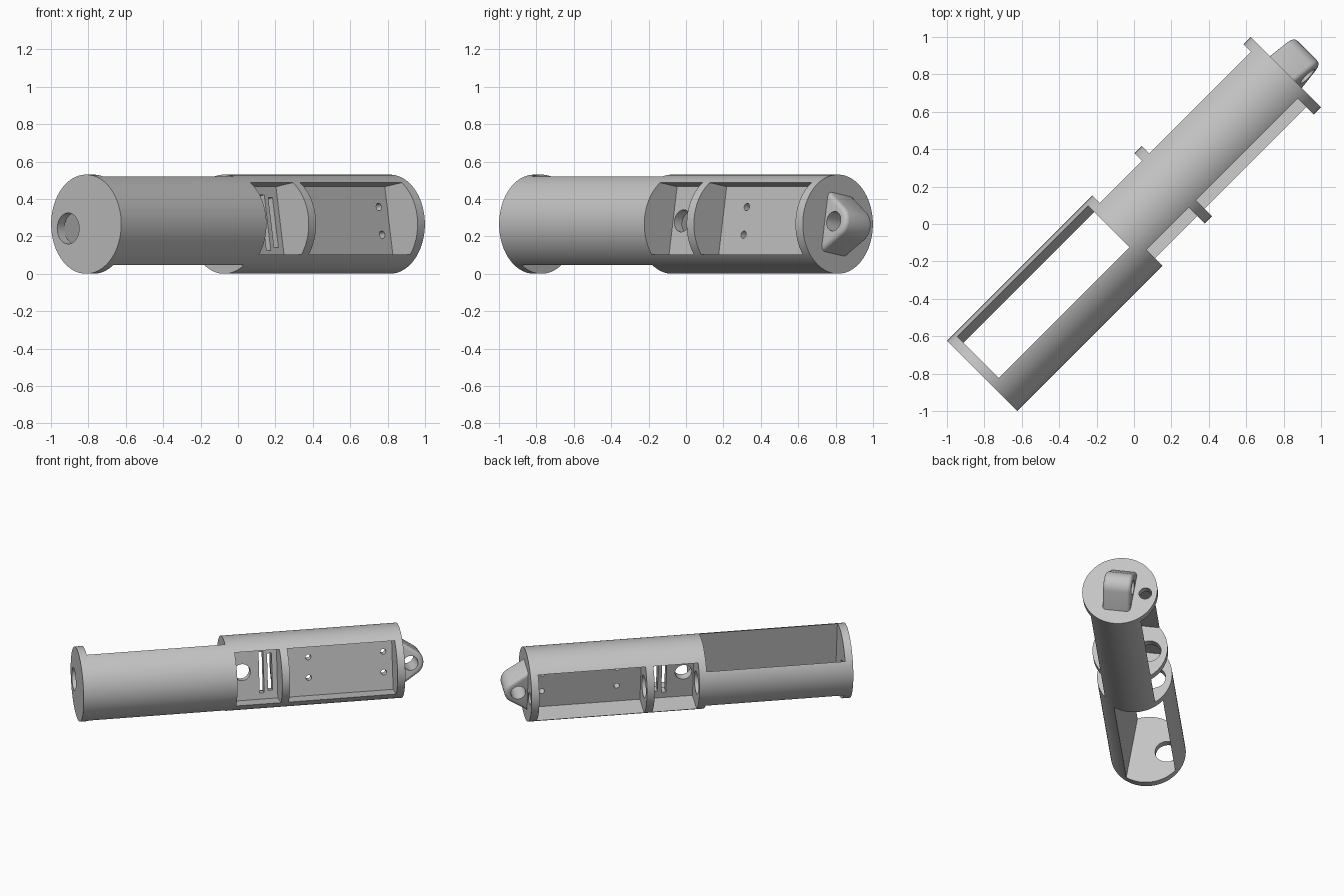
import bpy, bmesh
from math import sin, cos, radians, sqrt, pi
from mathutils import Matrix, Vector

if "Cube" in bpy.data.objects:
    bpy.data.objects.remove(bpy.data.objects["Cube"])

R = 0.265                 # outer radius of the tube
TILT = radians(9.5)       # roll of the inner layout about the tube axis
END = 1.148               # half length of the tube
WALL = 0.055

grey = bpy.data.materials.new("light_grey")
grey.use_nodes = True
grey.diffuse_color = (0.55, 0.55, 0.55, 1)
grey.node_tree.nodes["Principled BSDF"].inputs["Base Color"].default_value = (0.55, 0.55, 0.55, 1)

# Working frame: X along the tube, -Y towards the front side, Z up
side = Vector((1, -1, 0)) / sqrt(2)
up = Vector((0, 0, 1))
axis_x = Vector((1, 1, 0)) / sqrt(2)
axis_y = -(side * cos(TILT) + up * sin(TILT))
axis_z = up * cos(TILT) - side * sin(TILT)
PLACE = Matrix((axis_x, axis_y, axis_z)).transposed().to_4x4()
PLACE = Matrix.Translation((0, 0, R)) @ PLACE


def make(name, bm):
    bmesh.ops.recalc_face_normals(bm, faces=bm.faces[:])
    mesh = bpy.data.meshes.new(name)
    bm.to_mesh(mesh)
    bm.free()
    obj = bpy.data.objects.new(name, mesh)
    bpy.context.collection.objects.link(obj)
    mesh.materials.append(grey)
    return obj


def box(x0, x1, y0, y1, z0, z1):
    bm = bmesh.new()
    bmesh.ops.create_cube(bm, size=1)
    bmesh.ops.scale(bm, vec=(x1 - x0, y1 - y0, z1 - z0), verts=bm.verts)
    bmesh.ops.translate(bm, vec=((x0 + x1) / 2, (y0 + y1) / 2, (z0 + z1) / 2), verts=bm.verts)
    return make("cutter", bm)


def rod(name, axis, centre, radius, length, sides=32):
    bm = bmesh.new()
    bmesh.ops.create_cone(bm, cap_ends=True, segments=sides,
                          radius1=radius, radius2=radius, depth=length)
    turn = Matrix.Rotation(pi / 2, 4, "Y" if axis == "X" else "X")
    bmesh.ops.transform(bm, matrix=Matrix.Translation(centre) @ turn, verts=bm.verts)
    return make(name, bm)


def finish(obj, cutters, bevel=0):
    """Round the edges, cut the openings, bake and place the part."""
    if bevel:
        mod = obj.modifiers.new("round", "BEVEL")
        mod.width, mod.segments, mod.angle_limit = bevel, 4, radians(40)
    for c in cutters:
        mod = obj.modifiers.new("cut", "BOOLEAN")
        mod.operation, mod.solver, mod.object = "DIFFERENCE", "EXACT", c
    bpy.context.view_layer.update()
    graph = bpy.context.evaluated_depsgraph_get()
    baked = bpy.data.meshes.new_from_object(obj.evaluated_get(graph))
    obj.modifiers.clear()
    obj.data = baked
    baked.transform(PLACE)
    for c in cutters:
        bpy.data.objects.remove(c)
    bpy.ops.object.select_all(action="DESELECT")
    obj.select_set(True)
    bpy.context.view_layer.objects.active = obj
    bpy.ops.object.shade_smooth_by_angle(angle=radians(30))


# Tube body with its bays
body = rod("tube_body", "X", (0, 0, 0), R, 2 * END, 128)
BULK, MID = -0.05, 0.325           # far faces of the two inner discs
PLATE_FRONT, PLATE_BACK = -0.05, 0.01
cuts = [box(-END + WALL, BULK - WALL, -0.112, 0.222, -0.5, 0.5)]   # open long bay
for x0, x1 in ((BULK, MID - WALL), (MID, END - WALL)):             # bays either side of plate
    cuts.append(box(x0, x1, -0.5, PLATE_FRONT, -0.195, 0.195))
    cuts.append(box(x0, x1, PLATE_BACK, 0.5, -0.195, 0.195))

# Cable holes through the discs
for x in (-END + WALL / 2, BULK - WALL / 2, MID - WALL / 2):
    cuts.append(rod("cutter", "X", (x, 0.138, 0), 0.083, 0.1))
cuts.append(rod("cutter", "X", (END - WALL / 2, 0.183, 0), 0.045, 0.1))

# Openings in the mounting plate
cuts.append(rod("cutter", "Y", (0.02, -0.02, 0.01), 0.06, 0.12))
for x, h in ((0.158, 0.15), (0.218, 0.135)):
    cuts.append(box(x - 0.016, x + 0.016, -0.09, 0.05, -h, h))
for x in (0.495, 1.03):
    for z in (-0.065, 0.085):
        cuts.append(rod("cutter", "Y", (x, -0.02, z), 0.02, 0.12, 24))
finish(body, cuts)

# Hanging loop on the end cap
EYE = END + 0.067
bm = bmesh.new()
arc = [radians(a) for a in range(-56, 57, 7)]
outline = [(END - 0.028, -0.18)]
outline += [(EYE + 0.095 * cos(a), 0.095 * sin(a)) for a in arc]
outline += [(END - 0.028, 0.18)]
face = bm.faces.new([bm.verts.new((x, -0.1, z)) for x, z in outline])
new = bmesh.ops.extrude_face_region(bm, geom=[face])["geom"]
bmesh.ops.translate(bm, vec=(0, 0.2, 0), verts=[v for v in new if isinstance(v, bmesh.types.BMVert)])
loop = make("hanging_loop", bm)
finish(loop, [rod("cutter", "Y", (EYE, 0, 0), 0.053, 0.4)], bevel=0.025)
